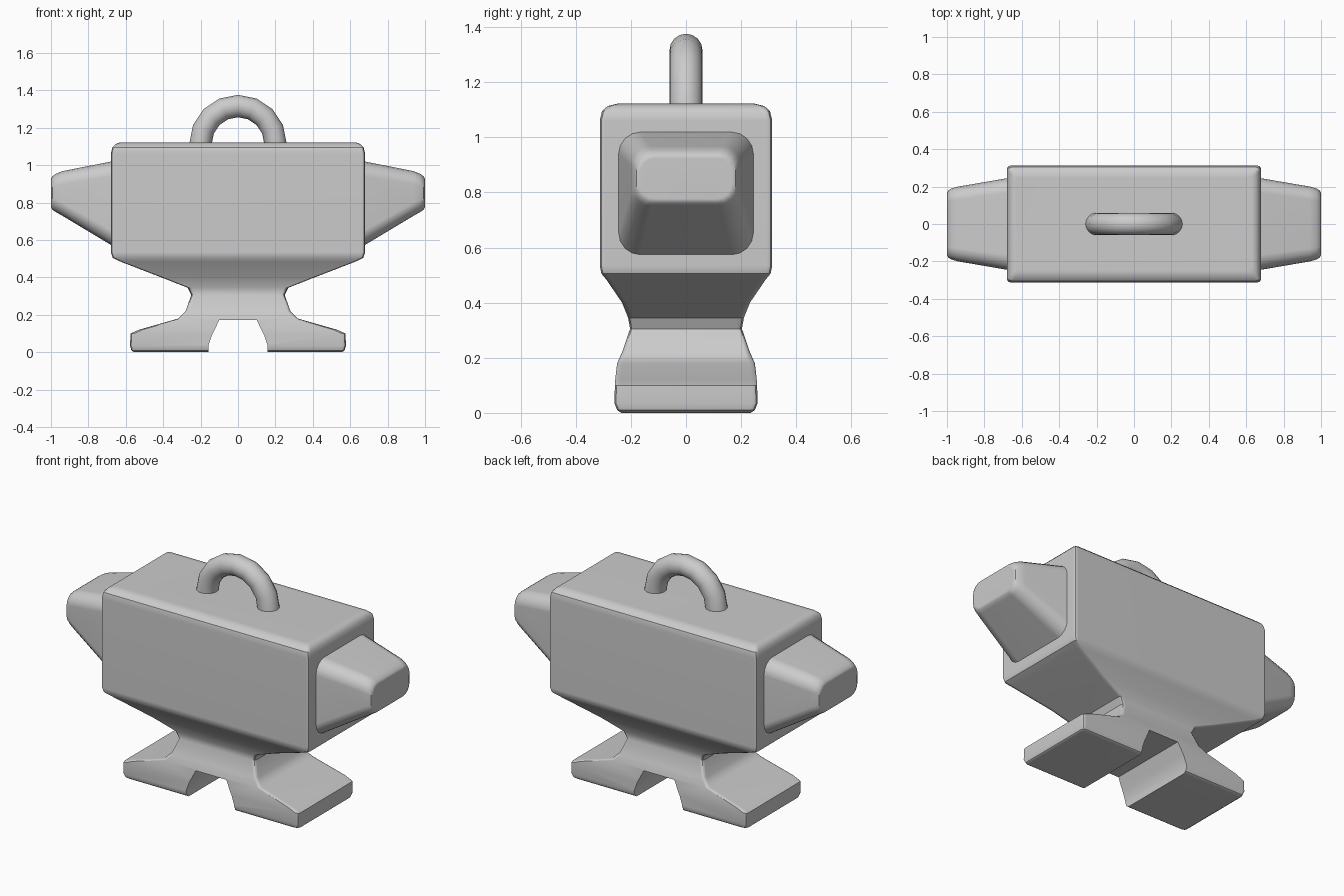
import bpy, bmesh
from math import sin, cos, pi
from mathutils import Vector

if "Cube" in bpy.data.objects:
    bpy.data.objects.remove(bpy.data.objects["Cube"])


def loft(name, rings):
    """Skin a list of equal-length point rings and cap both ends."""
    bm = bmesh.new()
    loops = [[bm.verts.new(p) for p in ring] for ring in rings]
    n = len(loops[0])
    for a, b in zip(loops, loops[1:]):
        for i in range(n):
            j = (i + 1) % n
            bm.faces.new((a[i], a[j], b[j], b[i]))
    bm.faces.new(loops[0][::-1])
    bm.faces.new(loops[-1])
    bmesh.ops.recalc_face_normals(bm, faces=bm.faces)
    mesh = bpy.data.meshes.new(name)
    bm.to_mesh(mesh)
    bm.free()
    obj = bpy.data.objects.new(name, mesh)
    bpy.context.collection.objects.link(obj)
    return obj


def rounded_rect(hu, hv, r, steps):
    """Rounded rectangle outline with half sizes hu, hv."""
    pts = []
    for k, (su, sv) in enumerate(((1, 1), (-1, 1), (-1, -1), (1, -1))):
        for s in range(steps + 1):
            a = (k + s / steps) * pi / 2
            pts.append((su * (hu - r) + r * cos(a), sv * (hv - r) + r * sin(a)))
    return pts


def activate(obj):
    bpy.ops.object.select_all(action='DESELECT')
    obj.select_set(True)
    bpy.context.view_layer.objects.active = obj


def smooth(obj, angle):
    activate(obj)
    bpy.ops.object.shade_smooth_by_angle(angle=angle)
    obj.modifiers.new("normals", 'WEIGHTED_NORMAL').keep_sharp = True


# Body: foot, waist and block as one stack of (z, half x, half y) sections
sections = [
    (0.0, 0.555, 0.235), (0.01, 0.57, 0.25), (0.035, 0.577, 0.26),
    (0.10, 0.575, 0.258), (0.12, 0.53, 0.257), (0.18, 0.32, 0.25),
    (0.22, 0.28, 0.232), (0.305, 0.25, 0.203), (0.345, 0.27, 0.21),
    (0.40, 0.41, 0.232), (0.485, 0.63, 0.29), (0.505, 0.67, 0.307),
    (0.535, 0.68, 0.313), (1.06, 0.68, 0.313), (1.095, 0.672, 0.305),
    (1.113, 0.655, 0.285), (1.122, 0.63, 0.25)]
body = loft("anvil_body", [[(x, y, z) for x, y in rounded_rect(hx, hy, 0.02, 2)]
                           for z, hx, hy in sections])

# Notch between the feet
half = [(0.157, -0.1), (0.157, 0.04), (0.14, 0.09), (0.10, 0.172)]
outline = half + [(-x, z) for x, z in reversed(half)]
cutter = loft("notch_cutter", [[(x, y, z) for x, z in outline] for y in (-0.5, 0.5)])
cutter.hide_render = True
cut = body.modifiers.new("notch", 'BOOLEAN')
cut.operation, cut.solver, cut.object = 'DIFFERENCE', 'EXACT', cutter
activate(body)
bpy.ops.object.modifier_apply(modifier=cut.name)
bpy.data.objects.remove(cutter)
smooth(body, 0.6)

# Tapered horns: (x, half y, z bottom, z top, corner radius)
horn = [(0.66, 0.248, 0.562, 1.023, 0.08), (0.94, 0.20, 0.73, 0.968, 0.07),
        (0.975, 0.19, 0.75, 0.953, 0.065), (0.993, 0.18, 0.762, 0.94, 0.06),
        (1.0, 0.165, 0.777, 0.925, 0.055)]
for side, name in ((1, "right_horn"), (-1, "left_horn")):
    rings = [[(side * x, u, (lo + hi) / 2 + v)
              for u, v in rounded_rect(hy, (hi - lo) / 2, r, 4)]
             for x, hy, lo, hi, r in horn]
    smooth(loft(name, rings), 0.6)

# Ring handle: half hoop standing on the top face
hoop = []
for i in range(9):
    a = i * pi / 8
    out = Vector((cos(a), 0, sin(a)))
    hoop.append([Vector((0, 0, 1.116)) + out * (0.2 + 0.06 * cos(t * pi / 8))
                 + Vector((0, 0.06 * sin(t * pi / 8), 0)) for t in range(16)])
smooth(loft("handle", hoop), 0.6)
